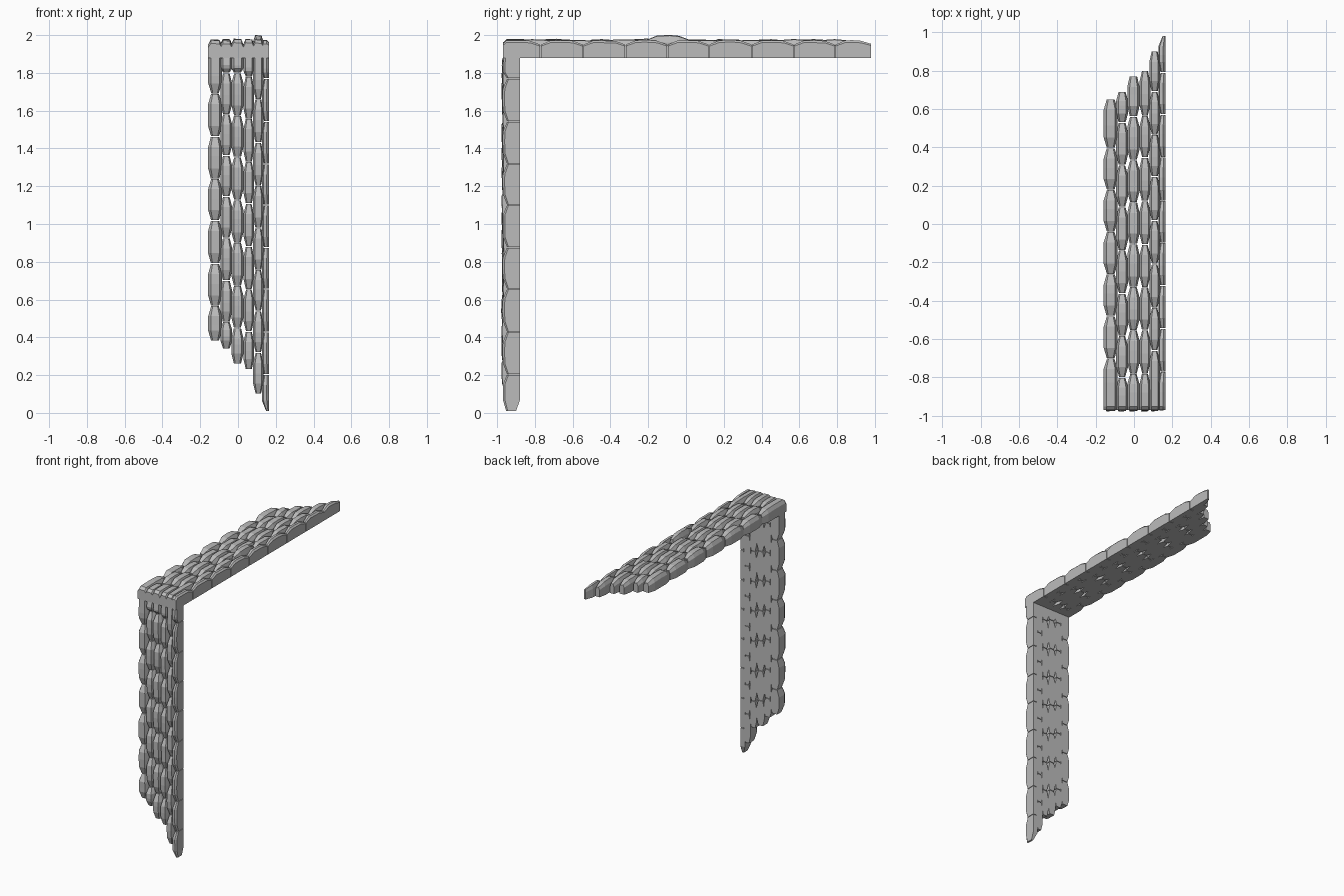
import bpy, bmesh, random
from mathutils import Vector

random.seed(4)
cube = bpy.data.objects.get("Cube")
if cube:
    bpy.data.objects.remove(cube)

stone = bpy.data.materials.new("stone_grey")
stone.use_nodes = True
GREY = (0.5, 0.5, 0.5, 1)
stone.diffuse_color = GREY
stone.node_tree.nodes["Principled BSDF"].inputs["Base Color"].default_value = GREY

PITCH = 0.223


def on_top(x, u, d):
    return Vector((x, u, 1.88 + d))


def on_front(x, u, d):
    return Vector((x, -0.88 - d, -u))


def section(x0, x1, back, depth, flat_side):
    """Cross-section of a stone: flat back, chamfered outer face."""
    w = x1 - x0
    pts = [(x0, back), (x0, depth * 0.72), (x0 + 0.2 * w, depth)]
    if flat_side:
        pts += [(x1 - 0.3 * w, depth), (x1, depth * 0.88)]
    else:
        pts += [(x1 - 0.18 * w, depth * 0.97), (x1, depth * 0.68)]
    return pts + [(x1, back)]


def add_stone(bm, place, x0, x1, u0, u1, depth, square_start, corner, flat_side, tip):
    """Loft one long stone that narrows towards its joints."""
    length, w = u1 - u0, x1 - x0
    end = min(0.055, length * 0.3)
    swell = 0.005
    pull = w * random.uniform(0.14, 0.2)

    def narrow(drop, back=0.0):
        right = x1 if flat_side else x1 - pull
        return section(x0 + pull, right, back, depth - drop, flat_side)

    def wide(extra):
        right = x1 if flat_side else x1 + swell
        return section(x0 - swell, right, 0.0, depth + extra, flat_side)

    rings = []
    if corner:
        rings += [(u0, wide(-0.018)), (u0 + 0.02, wide(0))]
    elif square_start:
        rings += [(u0, wide(-0.004))]
    else:
        rings += [(u0 + 0.002, narrow(0.022)), (u0 + end, wide(0))]
    rings.append((u0 + length * random.uniform(0.45, 0.55), wide(random.uniform(-0.002, 0.003))))
    rings.append((u1 - end, wide(-0.002)))
    if tip and flat_side:
        back = 0.02 if place is on_front else 0.0
        rings.append((u1, section(x1 - 0.014, x1, back, depth - 0.018, True)))
    else:
        rings.append((u1 - 0.002, narrow(0.022)))

    loops = [[bm.verts.new(place(x, u, d)) for x, d in ring] for u, ring in rings]
    for a, b in zip(loops, loops[1:]):
        for i in range(len(a)):
            j = (i + 1) % len(a)
            bm.faces.new((a[i], a[j], b[j], b[i]))
    bm.faces.new(loops[0][::-1])
    bm.faces.new(loops[-1])


def add_column(name, place, x0, x1, start, first, last, flat_side, proud):
    """Lay a row of stones from the corner out to the free end."""
    breaks = [start, first]
    while last - breaks[-1] > PITCH * 1.3:
        breaks.append(breaks[-1] + PITCH + random.uniform(-0.006, 0.006))
    breaks.append(last)
    bm = bmesh.new()
    for i, (u0, u1) in enumerate(zip(breaks, breaks[1:])):
        depth = random.uniform(0.09, 0.099)
        if flat_side:
            depth = 0.092
        if place is on_front:
            depth -= 0.002
        if proud and -0.2 < (u0 + u1) / 2 < 0:
            depth = 0.118
        add_stone(bm, place, x0, x1, u0, u1, depth, i == 0,
                  i == 0 and place is on_top, flat_side, u1 == last)
    bmesh.ops.recalc_face_normals(bm, faces=bm.faces)
    mesh = bpy.data.meshes.new(name)
    bm.to_mesh(mesh)
    bm.free()
    mesh.materials.append(stone)
    bpy.context.collection.objects.link(bpy.data.objects.new(name, mesh))


# Columns: x range, top row first joint and end, front row first joint and end
columns = [
    (-0.153, -0.09, -0.70, 0.65, 1.69, 0.38),
    (-0.088, -0.036, -0.80, 0.69, 1.80, 0.34),
    (-0.030, 0.024, -0.78, 0.77, 1.80, 0.26),
    (0.034, 0.080, -0.78, 0.80, 1.78, 0.23),
    (0.085, 0.130, -0.66, 0.90, 1.66, 0.10),
    (0.132, 0.163, -0.77, 0.98, 1.77, 0.01),
]
for n, (x0, x1, top_first, top_end, front_first, front_end) in enumerate(columns, 1):
    flat = n == len(columns)
    add_column(f"top_stones_{n}", on_top, x0, x1, -0.97, top_first, top_end, flat, n == 5)
    add_column(f"front_stones_{n}", on_front, x0, x1, -1.88, -front_first, -front_end, flat, False)
